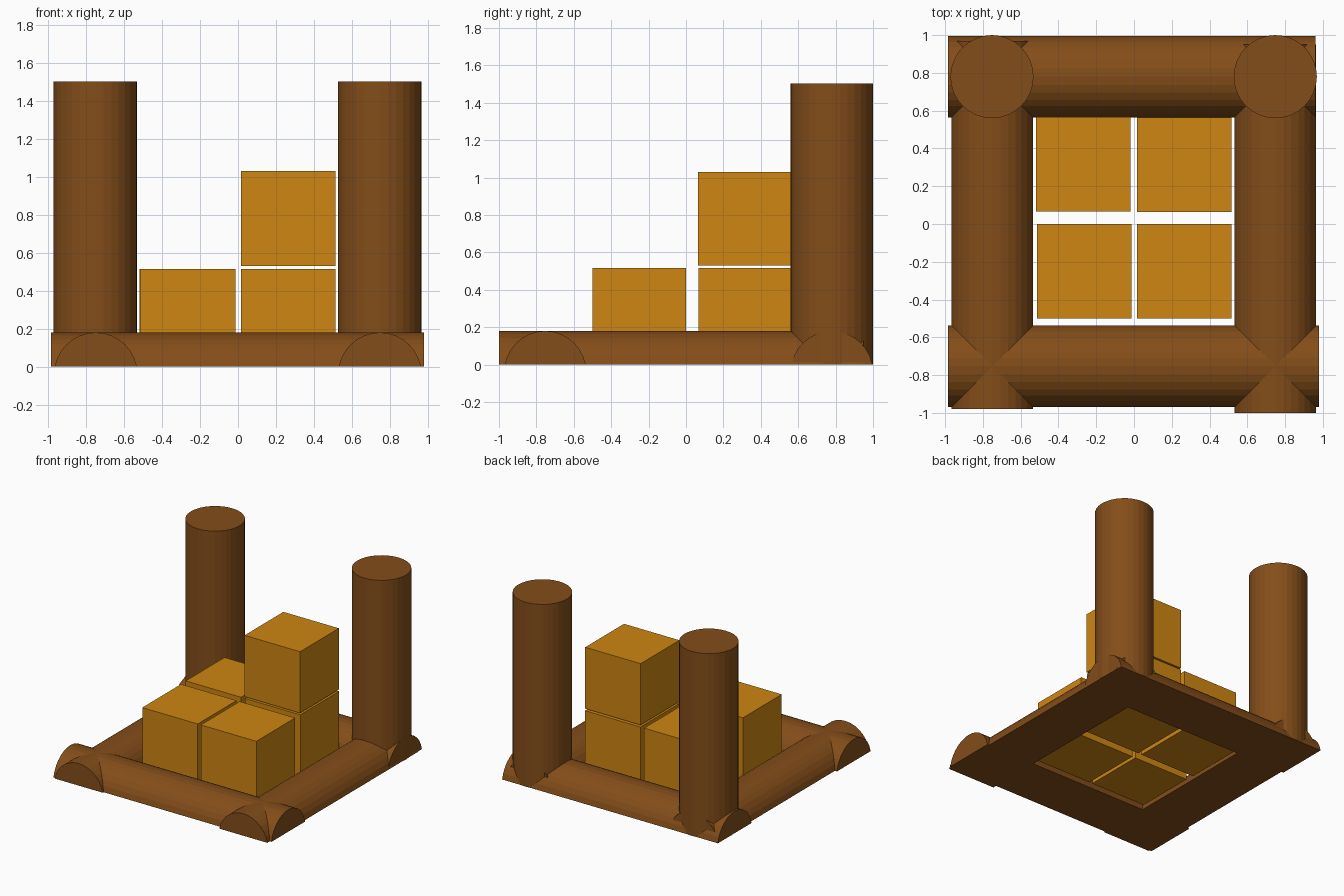
import bpy, bmesh
from math import pi
from mathutils import Matrix, Vector

if "Cube" in bpy.data.objects:
    bpy.data.objects.remove(bpy.data.objects["Cube"])

R = 0.22


def material(name, rgb):
    m = bpy.data.materials.new(name)
    m.diffuse_color = (*rgb, 1)
    m.use_nodes = True
    m.node_tree.nodes["Principled BSDF"].inputs["Base Color"].default_value = m.diffuse_color
    return m


wood = material("wood", (0.23, 0.075, 0.01))
straw = material("straw", (0.62, 0.24, 0.006))


def finish(bm, name, mat):
    bmesh.ops.recalc_face_normals(bm, faces=bm.faces)
    me = bpy.data.meshes.new(name)
    bm.to_mesh(me)
    bm.free()
    me.materials.append(mat)
    ob = bpy.data.objects.new(name, me)
    bpy.context.collection.objects.link(ob)
    return ob


def log(name, a, b):
    """Round log from a to b, cut flat at ground level."""
    a, b = Vector(a), Vector(b)
    d = b - a
    rot = d.to_track_quat('Z', 'Y').to_matrix().to_4x4()
    bm = bmesh.new()
    bmesh.ops.create_cone(bm, cap_ends=True, segments=32, radius1=R, radius2=R,
                          depth=d.length,
                          matrix=Matrix.Translation((a + b) / 2) @ rot)
    if a.z < 0:
        geom = bm.verts[:] + bm.edges[:] + bm.faces[:]
        bmesh.ops.bisect_plane(bm, geom=geom, plane_co=(0, 0, 0),
                               plane_no=(0, 0, 1), clear_inner=True)
        bmesh.ops.holes_fill(bm, edges=[e for e in bm.edges if e.is_boundary])
    return finish(bm, name, wood)


def block(name, x, y, z):
    bm = bmesh.new()
    bmesh.ops.create_cube(bm, size=0.5, matrix=Matrix.Translation((x, y, z)))
    return finish(bm, name, straw)


# half-sunk frame logs
Z = -0.04
log("front_log", (-0.985, -0.753, Z), (0.98, -0.753, Z))
log("back_log", (-0.985, 0.78, Z), (0.96, 0.78, Z))
log("left_log", (-0.75, -0.98, Z), (-0.75, 0.97, Z))
log("right_log", (0.748, -1.0, Z), (0.748, 0.95, Z))

# upright posts at the back corners
for side, x in (("left", -0.752), ("right", 0.748)):
    log(side + "_post", (x, 0.78, 0), (x, 0.78, 1.503))

# stacked blocks
block("front_left_block", -0.263, -0.25, 0.266)
block("front_right_block", 0.265, -0.25, 0.266)
block("back_left_block", -0.268, 0.316, 0.266)
block("back_right_block", 0.265, 0.316, 0.266)
block("top_block", 0.265, 0.313, 0.781)
